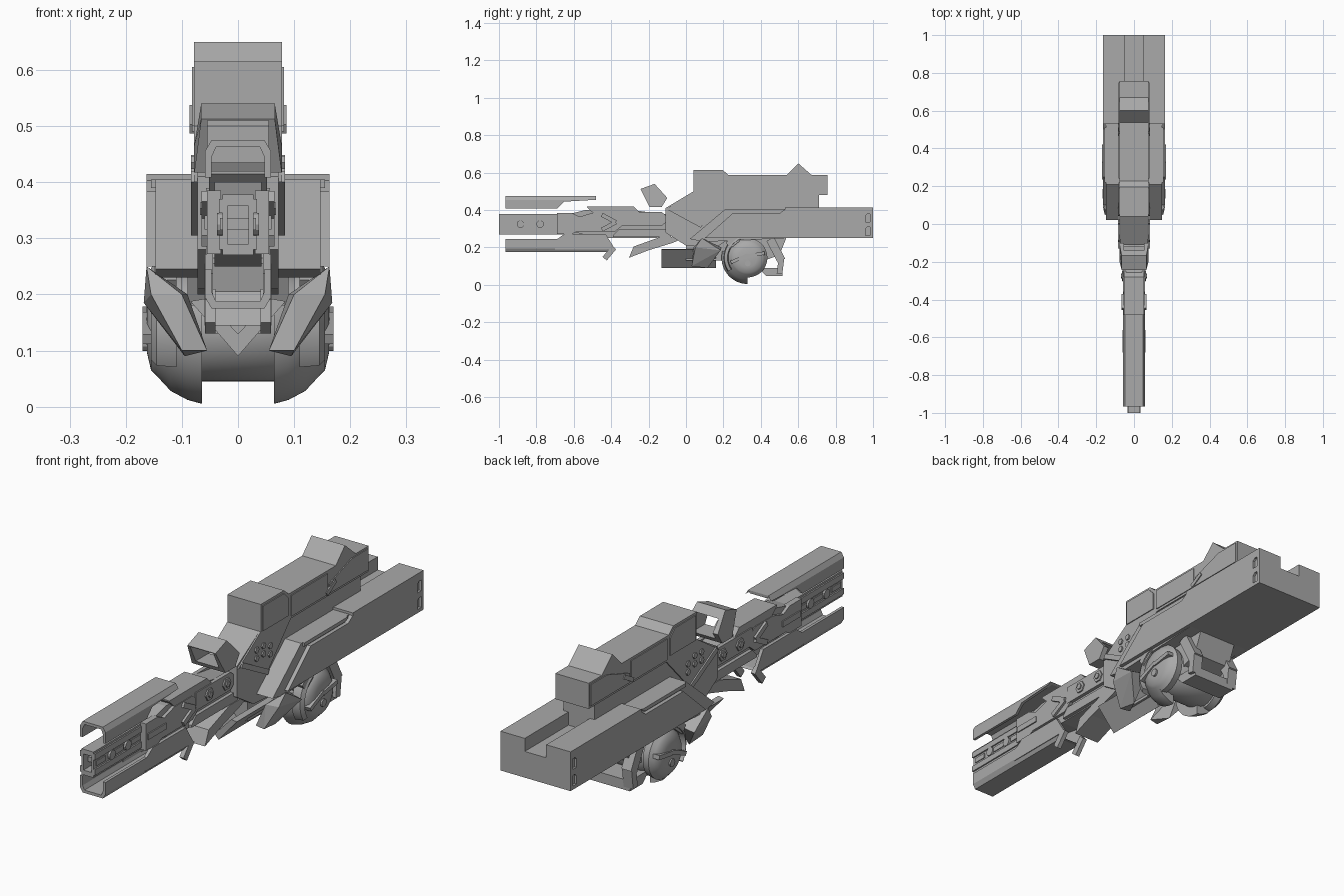
import bpy, bmesh, math
from mathutils import Vector, Matrix

default_cube = bpy.data.objects.get("Cube")
if default_cube:
    bpy.data.objects.remove(default_cube)

SHADE = .4
gray = bpy.data.materials.new("gunmetal_gray")
gray.use_nodes = True
gray.diffuse_color = (SHADE, SHADE, SHADE, 1)
gray.node_tree.nodes["Principled BSDF"].inputs["Base Color"].default_value = gray.diffuse_color


def finish(name, bm, mirror=False, smooth=False):
    bmesh.ops.recalc_face_normals(bm, faces=bm.faces)
    mesh = bpy.data.meshes.new(name)
    bm.to_mesh(mesh)
    bm.free()
    mesh.materials.append(gray)
    obj = bpy.data.objects.new(name, mesh)
    bpy.context.collection.objects.link(obj)
    if mirror:
        obj.modifiers.new("mirror", "MIRROR")
    if smooth:
        bpy.ops.object.select_all(action="DESELECT")
        bpy.context.view_layer.objects.active = obj
        obj.select_set(True)
        bpy.ops.object.shade_smooth_by_angle(angle=math.radians(35))
    return obj


def bridge(bm, first, second):
    """Join two matching vertex loops into a closed solid."""
    bm.faces.new(first)
    bm.faces.new(second[::-1])
    for i in range(len(first)):
        bm.faces.new((first[i - 1], second[i - 1], second[i], first[i]))


def prism(name, profile, width, inner=None):
    """Side profile (y, z) across the middle, or a mirrored pair from inner to width."""
    bm = bmesh.new()
    near = -width if inner is None else inner
    loops = [[bm.verts.new((x, y, z)) for y, z in profile] for x in (near, width)]
    bridge(bm, *loops)
    return finish(name, bm, mirror=inner is not None)


def slab(name, front, back, bottom, top, width, inner=None, **cuts):
    """Box whose side corners may be cut off by (length, height)."""
    profile = []
    for corner in ("front_bottom", "back_bottom", "back_top", "front_top"):
        along, up = cuts.get(corner, (0, 0))
        y = front + along if "front" in corner else back - along
        z = bottom + up if "bottom" in corner else top - up
        y_flat = front if "front" in corner else back
        z_flat = bottom if "bottom" in corner else top
        pair = [(y_flat, z), (y, z_flat)]
        if corner in ("back_bottom", "front_top"):
            pair.reverse()
        profile += pair if along else pair[:1]
    return prism(name, profile, width, inner)


def strip(name, start, end, thickness, width, inner):
    """Straight bar between two side points."""
    start, end = Vector(start), Vector(end)
    side = (end - start).orthogonal().normalized() * thickness / 2
    return prism(name, [start + side, end + side, end - side, start - side], width, inner)


def stud(name, y, z, radius, width, inner, sides=6):
    turns = [math.tau * i / sides for i in range(sides)]
    ring = [(y + radius * math.cos(t), z + radius * math.sin(t)) for t in turns]
    return prism(name, ring, width, inner)


def extrude_along(name, half, start, end_rule):
    """Half section (x, z), mirrored to a full loop and run along y."""
    section = half + [(-x, z) for x, z in reversed(half) if x > 0]
    bm = bmesh.new()
    first = [bm.verts.new((x, start, z)) for x, z in section]
    second = [bm.verts.new((x, end_rule(z), z)) for x, z in section]
    bridge(bm, first, second)
    return finish(name, bm)


def shroud(name, lip, crown, lip_end, crown_end):
    """Thin chamfered channel; its crown reaches further back than its lips."""
    wide, wall, chamfer = .059, .012, .02
    sign = 1 if crown > lip else -1
    knee, shoulder = crown - sign * chamfer * 1.5, crown - sign * chamfer
    half = [(wide - chamfer, crown - sign * wall), (wide - wall, knee), (wide - wall, lip),
            (wide, lip), (wide, knee), (wide, shoulder), (wide - wall, crown)]

    def end_rule(z):
        return crown_end if abs(crown - z) < chamfer * 1.2 else lip_end + abs(z - lip)
    return extrude_along(name, half, -.965, end_rule)


def lathe(name, profile, start=0, end=360, mirror=True):
    """Profile (x, radius) turned round the hub's sideways axis."""
    steps, full = 48, end - start == 360
    bm = bmesh.new()
    rings = []
    for i in range(steps + (not full)):
        turn = math.radians(start + (end - start) * i / steps)
        rings.append([bm.verts.new((x, HUB.y + r * math.cos(turn), HUB.z + r * math.sin(turn))) for x, r in profile])
    if full:
        bm.faces.new([ring[0] for ring in rings])
        bm.faces.new([ring[-1] for ring in rings])
        pairs = [(rings[i - 1], rings[i]) for i in range(steps)]
    else:
        bm.faces.new(rings[0])
        bm.faces.new(rings[-1])
        pairs = list(zip(rings, rings[1:]))
    for here, there in pairs:
        for j in range(1 if full else 0, len(profile)):
            bm.faces.new((here[j - 1], here[j], there[j], there[j - 1]))
    return finish(name, bm, mirror, smooth=True)


def carve(obj, cutter):
    cutter.hide_render = True
    cutter.hide_set(True)
    cut = obj.modifiers.new("carve", "BOOLEAN")
    cut.object, cut.operation, cut.solver = cutter, "DIFFERENCE", "EXACT"


HUB = Vector((0, .33, .145))
BODY, SCOPE, STOCK = .072, .078, .163

# Stock: rear block with a top channel, and shoulders sloping down to the front
stock = extrude_along("stock_rear", [(STOCK, .25), (STOCK, .415), (.05, .415), (.05, .36)], 1, lambda z: .53)
for low in (.265, .335):
    carve(stock, slab("slot_cutter", front=.96, back=.985, bottom=low, top=low + .045,
                      width=STOCK + .01, inner=STOCK - .01, front_top=(.01, .01)))
prism("stock_shoulder", [(.54, .25), (.54, .405), (.21, .405), (.02, .245), (.1, .23)], STOCK - .016)
prism("shoulder_side", [(.54, .25), (.54, .41), (.5, .383), (.25, .383), (.1, .25)], STOCK, inner=.14)
slab("shoulder_rail", front=.22, back=.51, bottom=.39, top=.405, width=.155, inner=.14, back_bottom=(.02, .01))

# Receiver and scope housing
prism("receiver", [(-.11, .28), (-.11, .41), (.04, .5), (.2, .48), (.25, .26), (.16, .2), (0, .21)], BODY)
prism("receiver_cheek", [(-.11, .4), (.04, .5), (.24, .48), (.09, .32), (-.05, .4)], SCOPE)
slab("scope_base", front=.15, back=.71, bottom=.3, top=.49, width=BODY)
slab("scope_head", front=.04, back=.23, bottom=.48, top=.615, width=SCOPE, back_top=(.035, .03))
slab("scope_tube", front=.2, back=.757, bottom=.48, top=.588, width=SCOPE)
prism("scope_peak", [(.53, .58), (.6, .65), (.68, .58)], SCOPE)
slab("scope_side_panel", front=.24, back=.48, bottom=.49, top=.578, width=SCOPE + .004, inner=BODY)
slab("scope_rear_panel", front=.49, back=.75, bottom=.49, top=.58, width=SCOPE + .004, inner=BODY, front_top=(.15, .05))
strip("scope_notch", (.47, .495), (.53, .53), thickness=.018, width=SCOPE + .008, inner=BODY)
slab("head_panel", front=.05, back=.22, bottom=.5, top=.605, width=SCOPE + .004, inner=BODY, back_top=(.03, .03))
strip("receiver_band", (-.09, .41), (.085, .315), thickness=.022, width=SCOPE + .006, inner=BODY)
for column in range(3):
    for row in range(2):
        stud("receiver_stud", .01 + column * .045, .435 - row * .035 - column % 2 * -.01 - column * .008,
             radius=.013, width=SCOPE + .006, inner=BODY)

# Front sight: open frame that narrows upward
hood = prism("sight_hood", [(-.243, .513), (-.168, .54), (-.1, .465), (-.13, .417), (-.195, .417)], SCOPE)
for vertex in hood.data.vertices:
    if vertex.co.z > .5:
        vertex.co.x *= .84
carve(hood, slab("hood_cutter", front=-.3, back=0, bottom=.435, top=.51, width=.054))

# Barrel: hollow core with raised rails, inserts and round studs
barrel = slab("barrel", front=-1, back=-.1, bottom=.27, top=.378, width=.028)
carve(barrel, slab("bore_cutter", front=-1.1, back=-.85, bottom=.29, top=.358, width=.019))
slab("bore_bar", front=-.97, back=-.84, bottom=.315, top=.335, width=.022)
for low in (.28, .345):
    slab("barrel_rail", front=-1, back=-.65, bottom=low, top=low + .025, width=.034, inner=.02)
for y in (-.955, -.835, -.725):
    slab("barrel_insert", front=y - .03, back=y + .03, bottom=.315, top=.336, width=.032, inner=.02)
for y in (-.885, -.78):
    stud("barrel_stud", y, .325, radius=.02, width=.037, inner=.02, sides=12)

# Barrel shrouds: thin channels above and below
shroud("upper_shroud", lip=.408, crown=.475, lip_end=-.69, crown_end=-.48)
shroud("lower_shroud", lip=.245, crown=.175, lip_end=-.69, crown_end=-.42)
slab("lower_shroud_wall", front=-.7, back=-.38, bottom=.19, top=.272, width=.059, inner=.045,
     front_top=(.05, .035), back_top=(.05, .08))
strip("shroud_hook", (-.385, .2), (-.435, .14), thickness=.03, width=.059, inner=.04)

# Handguard: layered flank plates over a core
slab("handguard_core", front=-.66, back=-.08, bottom=.25, top=.4, width=.042,
     front_bottom=(.25, .04), front_top=(.12, .03), back_top=(.2, .03))
slab("handguard_top", front=-.53, back=-.25, bottom=.36, top=.42, width=.052, front_bottom=(.06, .055), back_top=(.03, .03))
slab("muzzle_plate", front=-.69, back=-.57, bottom=.272, top=.385, width=.055, inner=.03,
     back_top=(.04, .02), back_bottom=(.04, .02))
slab("flank_plate", front=-.6, back=-.33, bottom=.285, top=.385, width=.055, inner=.03,
     front_top=(.1, .03), back_top=(.05, .04), back_bottom=(.05, .04))
strip("muzzle_strip", (-.68, .328), (-.56, .328), thickness=.025, width=.06, inner=.05)
for low, high in ((.295, .335), (.375, .335)):
    strip("flank_chevron", (-.45, low), (-.375, high), thickness=.022, width=.065, inner=.04)
slab("bolt_plate", front=-.36, back=-.09, bottom=.315, top=.39, width=.057, inner=.04,
     back_top=(.04, .035), back_bottom=(.04, .035))
slab("bottom_plate", front=-.39, back=-.08, bottom=.255, top=.295, width=.057, inner=.04,
     front_top=(.03, .03), back_top=(.03, .03))
for y in (-.275, -.16):
    stud("handguard_bolt", y, .353, radius=.026, width=.063, inner=.05)
    stud("bolt_core", y, .353, radius=.013, width=.068, inner=.05)

# Underside: sloped wedge, V keel and angled armour
prism("under_wedge", [(-.305, .145), (-.28, .205), (-.14, .255), (0, .255), (-.07, .225), (-.2, .185)], .06)
extrude_along("keel", [(0, .09), (.085, .188), (.06, .192), (0, .13)], -.13, lambda z: .16)
slab("keel_block", front=0, back=.24, bottom=.13, top=.25, width=.045)
armour = bmesh.new()
for corner in ((STOCK, .085, .25), (.168, .185, .185), (.155, .05, .2), (.1, .03, .1), (.055, .04, .1),
               (.1, .04, .2), (.095, .115, .09), (.09, .19, .2)):
    armour.verts.new(corner)
bmesh.ops.convex_hull(armour, input=armour.verts)
finish("front_armour", armour, mirror=True)

# Hub: drum, domed side discs, curved blades and guards
lathe("hub_drum", [(-.12, .08), (-.08, .1), (.08, .1), (.12, .08)], mirror=False)
lathe("hub_disc", [(.1, .1), (.13, .105), (.145, .09), (.155, .08), (.162, .05), (.164, .01)])
lathe("hub_blade", [(.064, .09), (.064, .14), (.09, .133), (.12, .117), (.145, .09)], start=165, end=270)
lathe("hub_guard", [(.11, .1), (.11, .13), (.145, .125), (.155, .108)], start=110, end=215)
strip("disc_rib_front", (.24, .12), (.33, .16), thickness=.018, width=.17, inner=.14)
strip("disc_rib_back", (.33, .155), (.42, .17), thickness=.018, width=.17, inner=.14)
stud("disc_pin", HUB.y, HUB.z - .03, radius=.016, width=.17, inner=.15, sides=12)
strip("guard_horn", (.275, .25), (.225, .21), thickness=.04, width=.15, inner=.11)

# Rear bracket carrying the hub
prism("hub_mount", [(.2, .26), (.24, .18), (.42, .13), (.5, .16), (.54, .26)], .09)
slab("rear_bracket", front=.4, back=.515, bottom=.047, top=.09, width=.1, front_bottom=(.03, .03))
strip("bracket_upper_arm", (.45, .245), (.51, .13), thickness=.045, width=.115, inner=.07)
strip("bracket_lower_arm", (.51, .14), (.5, .06), thickness=.03, width=.115, inner=.07)
